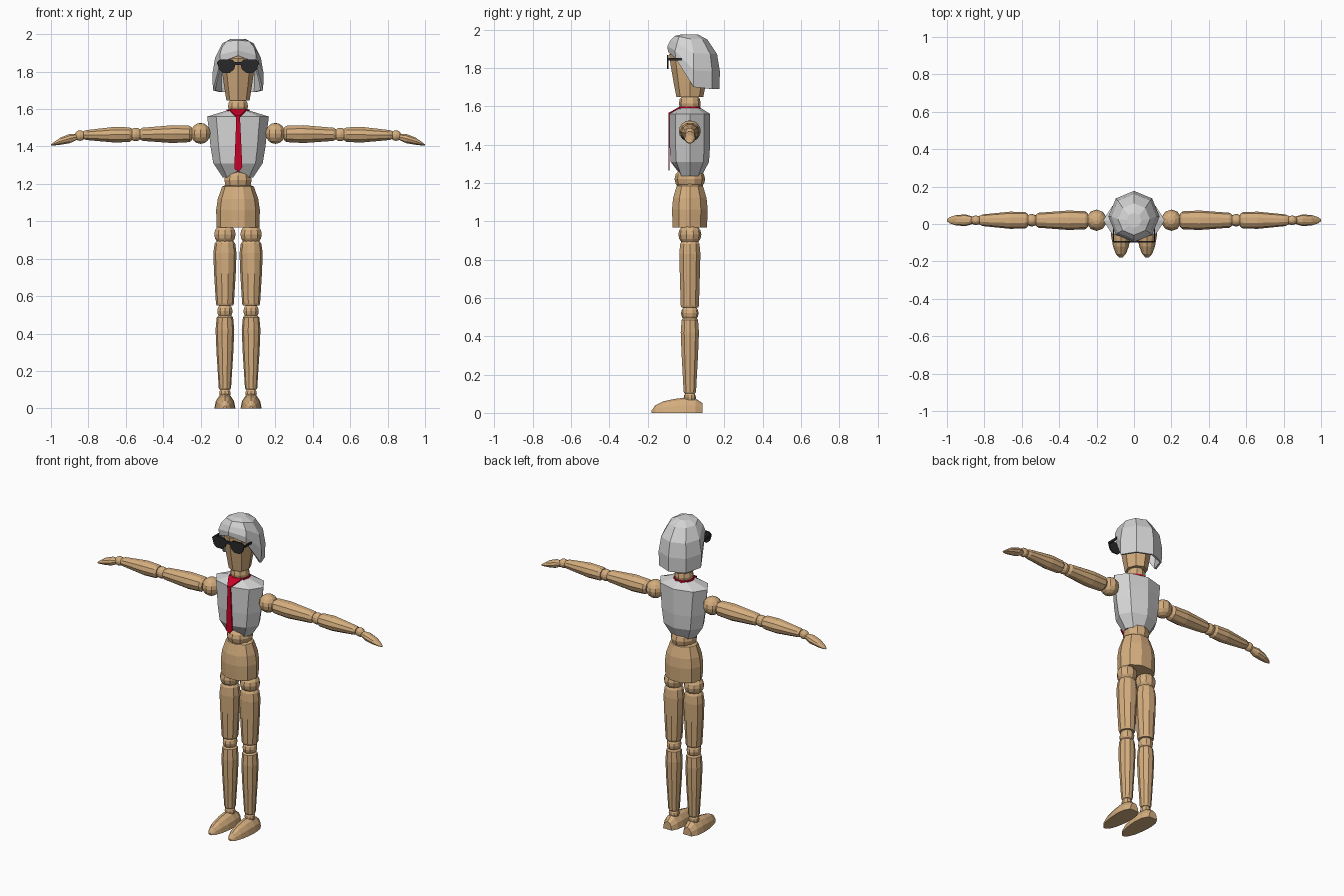
import bpy, bmesh, math
from mathutils import Vector

cube = bpy.data.objects.get("Cube")
if cube:
    bpy.data.objects.remove(cube, do_unlink=True)


def material(name, rgb):
    m = bpy.data.materials.new(name)
    m.use_nodes = True
    m.diffuse_color = (*rgb, 1)
    m.node_tree.nodes["Principled BSDF"].inputs["Base Color"].default_value = (*rgb, 1)
    return m


WOOD = material("wood", (0.66, 0.42, 0.21))
CLOTH = material("pale_grey", (0.66, 0.66, 0.66))
RED = material("red", (0.6, 0.0, 0.02))
BLACK = material("black", (0.022, 0.022, 0.024))
CY = 0.02  # depth of the body's centre line


def finish(bm, name, mat):
    bmesh.ops.recalc_face_normals(bm, faces=bm.faces)
    me = bpy.data.meshes.new(name)
    bm.to_mesh(me)
    bm.free()
    me.materials.append(mat)
    ob = bpy.data.objects.new(name, me)
    bpy.context.collection.objects.link(ob)
    return ob


def skin(name, mat, loops, caps=(True, True)):
    """Bridge equal-length loops of points into one surface."""
    bm = bmesh.new()
    rows = [[bm.verts.new(p) for p in loop] for loop in loops]
    n = len(rows[0])
    for a, b in zip(rows, rows[1:]):
        for i in range(n):
            j = (i + 1) % n
            bm.faces.new((a[i], a[j], b[j], b[i]))
    for row, cap in zip((rows[0], rows[-1]), caps):
        if cap:
            bm.faces.new(row)
    return finish(bm, name, mat)


def circle(n):
    return [(math.cos(math.tau * i / n), math.sin(math.tau * i / n)) for i in range(n)]


def upright(name, mat, rings, x=0, sides=10):
    """Rings of (z, x radius, y radius)."""
    return skin(name, mat, [[(x + rx * c, CY + ry * s, z) for c, s in circle(sides)]
                            for z, rx, ry in rings])


def sideways(name, mat, side, rings, sides=10):
    """Rings of (x, centre z, y radius, z radius) along an arm."""
    return skin(name, mat, [[(side * x, CY + ry * c, zc + rz * s) for c, s in circle(sides)]
                            for x, zc, ry, rz in rings])


def ball(name, centre, radii):
    bm = bmesh.new()
    bmesh.ops.create_uvsphere(bm, u_segments=10, v_segments=8, radius=1)
    for v in bm.verts:
        v.co = Vector(centre) + Vector([a * r for a, r in zip(v.co, radii)])
    return finish(bm, name, WOOD)


def plate(name, mat, outline, y0, y1):
    """Flat outline of (x, z) points, given depth in y."""
    return skin(name, mat, [[(x, y, z) for x, z in outline] for y in (y0, y1)])


def box(name, mat, lo, hi):
    (x0, y0, z0), (x1, y1, z1) = lo, hi
    return plate(name, mat, [(x0, z0), (x1, z0), (x1, z1), (x0, z1)], y0, y1)


# Head and neck
upright("head", WOOD, [(1.647, .062, .07), (1.72, .074, .084), (1.80, .085, .098),
                       (1.87, .085, .108), (1.92, .06, .07)], sides=8)
ball("neck", (0, CY, 1.615), (.056, .057, .056))

# Hair cap: every column runs from the crown down to its own hairline
CROWN = 1.975
hairline = [1.70, 1.69, 1.69, 1.69, 1.70, 1.85, 1.885, 1.85]
hair_rings = [(0, .04), (.09, .085), (.36, .122), (.68, .137), (1, .134)]
hair = skin("hair", CLOTH, [[(r * c, CY + .02 * min(1, t * 3) + r * s, CROWN - t * (CROWN - low))
                             for (c, s), low in zip(circle(8), hairline)]
                            for t, r in hair_rings], caps=(True, False))
thick = hair.modifiers.new("thickness", 'SOLIDIFY')
thick.thickness = 0.012

# Sunglasses
lens = [(.012, 1.845), (.03, 1.864), (.095, 1.866), (.112, 1.85), (.1, 1.81),
        (.082, 1.794), (.042, 1.794), (.02, 1.815)]
for side, word in ((1, "left"), (-1, "right")):
    plate(word + "_lens", BLACK, [(side * x, z) for x, z in lens], -.1, -.091)
    box(word + "_temple", BLACK, (side * .106, -.095, 1.838), (side * .113, -.02, 1.852))
box("glasses_bridge", BLACK, (-.02, -.1, 1.835), (.02, -.091, 1.852))

# Shirt, with the front hem raised in the middle
shirt = upright("shirt", CLOTH, [(1.235, .082, .062), (1.31, .132, .1), (1.40, .147, .106),
                                 (1.48, .155, .106), (1.56, .165, .106), (1.592, .06, .055)],
                sides=8)
for v in shirt.data.vertices:
    if v.co.z < 1.24 and v.co.y < CY - .05:
        v.co.z += .035

# Collar band and tie
upright("collar", RED, [(1.583, .064, .06), (1.598, .061, .058)])
skin("tie_knot", RED, [[(-.045, -.03, 1.592 + d), (.045, -.03, 1.592 + d), (.012, -.09, 1.558 + d),
                        (-.012, -.09, 1.558 + d)] for d in (0, .008)])
plate("tie", RED, [(-.012, 1.565), (.012, 1.565), (.012, 1.53), (.023, 1.29), (.004, 1.264),
                   (-.02, 1.28), (-.01, 1.53)], -.092, -.085)

# Waist and pelvis
ball("waist", (0, CY, 1.22), (.077, .08, .065))
upright("pelvis", WOOD, [(.968, .114, .094), (1.06, .117, .098), (1.12, .108, .092),
                         (1.185, .085, .072), (1.195, .065, .055)])

dome = [(math.cos(math.pi * i / 6), math.sin(math.pi * i / 6)) for i in range(7)]
for side, word in ((1, "left"), (-1, "right")):
    # Arm
    ball(word + "_shoulder", (side * .2, CY, 1.47), (.055, .057, .056))
    sideways(word + "_upper_arm", WOOD, side, [
        (.245, 1.468, .035, .035), (.26, 1.467, .048, .046), (.35, 1.466, .052, .05),
        (.51, 1.465, .04, .037), (.525, 1.465, .03, .028)])
    ball(word + "_elbow", (side * .547, CY, 1.464), (.036, .034, .036))
    sideways(word + "_forearm", WOOD, side, [
        (.568, 1.464, .034, .033), (.58, 1.463, .043, .041), (.66, 1.463, .046, .044),
        (.81, 1.461, .031, .028), (.825, 1.461, .024, .022)])
    ball(word + "_wrist", (side * .845, CY, 1.458), (.03, .026, .028))
    sideways(word + "_hand", WOOD, side, [
        (.855, 1.453, .017, .016), (.90, 1.442, .031, .026), (.95, 1.428, .028, .02),
        (.985, 1.414, .017, .009), (1.0, 1.408, .005, .003)])

    # Leg
    x = side * .07
    ball(word + "_hip", (x, CY, .93), (.06, .06, .058))
    upright(word + "_thigh", WOOD, [
        (.55, .044, .046), (.56, .048, .05), (.72, .058, .055), (.83, .062, .058),
        (.88, .055, .053), (.895, .045, .045)], x)
    ball(word + "_knee", (x, CY, .52), (.043, .046, .045))
    upright(word + "_shin", WOOD, [
        (.1, .028, .028), (.11, .033, .034), (.3, .045, .045), (.42, .05, .05),
        (.485, .044, .045), (.495, .035, .036)], x)
    ball(word + "_ankle", (x, CY, .08), (.032, .032, .032))

    # Foot: flat sole with an arched top
    foot = [(.087, .03, .05), (.05, .05, .075), (0, .056, .08), (-.06, .053, .073),
            (-.12, .042, .06), (-.16, .027, .04), (-.18, .008, .012)]
    skin(word + "_foot", WOOD, [[(x + w * c, y, h * s) for c, s in dome] for y, w, h in foot])
